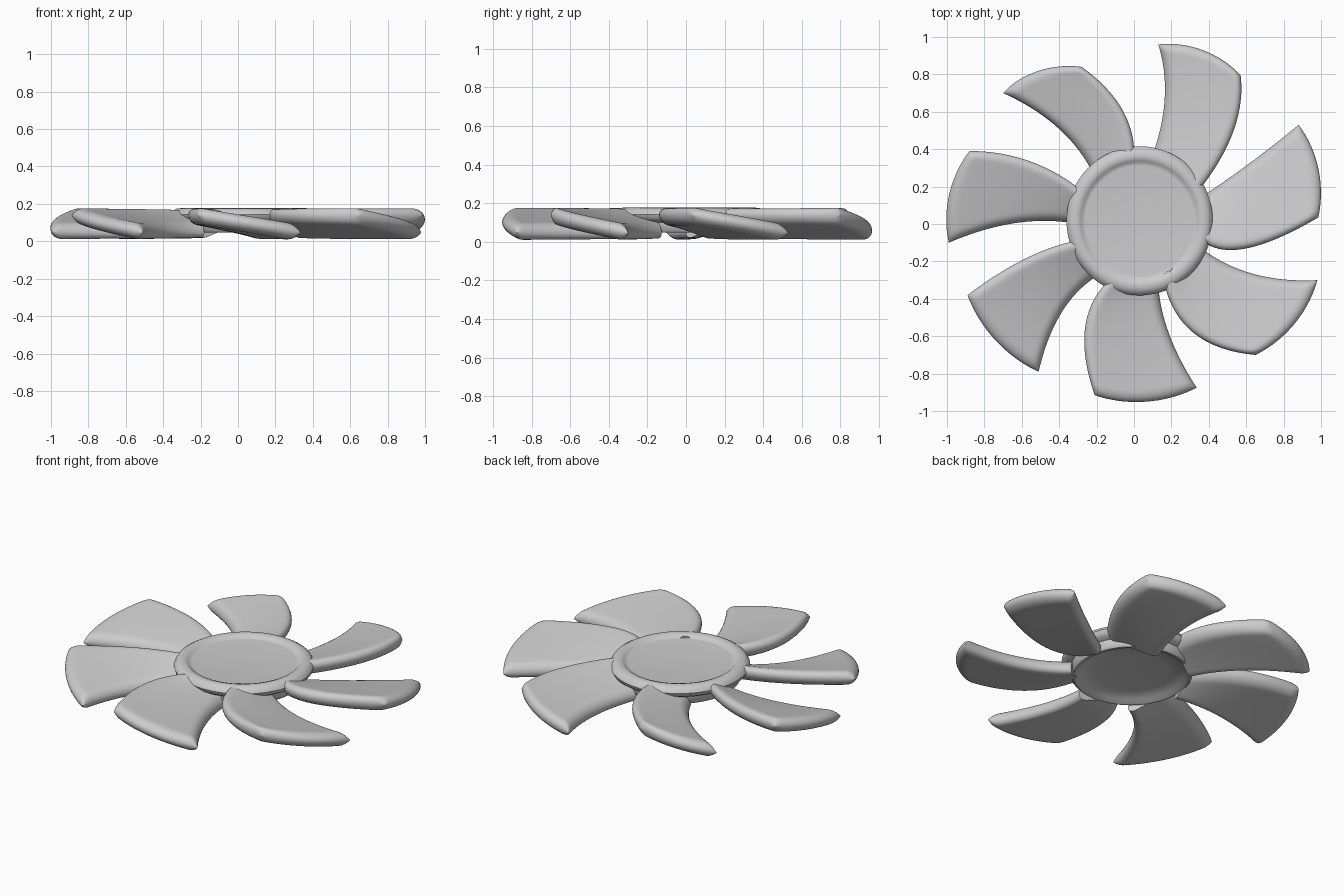
import bpy, bmesh, math
from mathutils import Vector

if "Cube" in bpy.data.objects:
    bpy.data.objects.remove(bpy.data.objects["Cube"])

CENTRE = Vector((0.03, 0.017))


def finish(name, bm):
    bmesh.ops.remove_doubles(bm, verts=bm.verts, dist=0.0004)
    bmesh.ops.recalc_face_normals(bm, faces=bm.faces)
    me = bpy.data.meshes.new(name)
    bm.to_mesh(me)
    bm.free()
    ob = bpy.data.objects.new(name, me)
    bpy.context.collection.objects.link(ob)
    bpy.ops.object.select_all(action='DESELECT')
    ob.select_set(True)
    bpy.context.view_layer.objects.active = ob
    bpy.ops.object.shade_smooth_by_angle(angle=math.radians(45))
    return ob


def lathe(name, profile, segs=64):
    bm = bmesh.new()
    rings = []
    for i in range(segs):
        a = 2 * math.pi * i / segs
        rings.append([bm.verts.new((CENTRE.x + r * math.cos(a),
                                    CENTRE.y + 1.02 * r * math.sin(a), z)) for r, z in profile])
    for i in range(segs):
        p, q = rings[i], rings[(i + 1) % segs]
        for j in range(len(profile) - 1):
            bm.faces.new((p[j], q[j], q[j + 1], p[j + 1]))
    return finish(name, bm)


def quad(pts, t):
    # curve through root, middle and tip points at t = 0, 0.5, 1
    a, b, c = (Vector(p) for p in pts)
    return a * (2 * t - 1) * (t - 1) + b * 4 * t * (1 - t) + c * t * (2 * t - 1)


def rounded(d, r):
    return 1.0 if d >= r else math.sqrt(max(0, 1 - (1 - d / r) ** 2))


def blade(name, high_edge, low_edge, ns=28, nt=32):
    bm = bmesh.new()
    sheets = []
    for side in (1, -1):
        grid = []
        for i in range(nt + 1):
            k = i / nt
            t = -0.12 + 1.12 * math.sin(k * math.pi / 2)
            h, l = quad(high_edge, t), quad(low_edge, t)
            width = (h - l).length
            row = []
            for j in range(ns + 1):
                s = -math.cos(math.pi * j / ns)
                p = h.lerp(l, (s + 1) / 2)
                # bowed outer end
                p += (p - CENTRE).normalized() * 0.055 * (1 - s * s) * max(0, t) ** 2
                z = 0.14 + (0.047 - 0.14) * (s + 1) / 2
                th = 0.044 * rounded((1 - abs(s)) * width / 2, 0.05) * rounded((1 - t) * 0.6, 0.05)
                row.append(bm.verts.new((p.x, p.y, z + side * th)))
            grid.append(row)
        for i in range(nt):
            for j in range(ns):
                bm.faces.new((grid[i][j], grid[i + 1][j], grid[i + 1][j + 1], grid[i][j + 1]))
        sheets.append(grid)
    # root cap inside the hub
    up, lo = sheets[0][0], sheets[1][0]
    for j in range(ns):
        bm.faces.new((up[j], up[j + 1], lo[j + 1], lo[j]))
    return finish(name, bm)


# hub: rounded rim, shallow top dish and recessed underside
lathe("hub", [(0, .158), (.29, .158), (.305, .160), (.315, .170), (.335, .177), (.36, .174),
              (.38, .162), (.391, .142), (.385, .122), (.365, .108), (.342, .10),
              (.338, .06), (.325, .048), (.308, .05), (.29, .068), (.2, .078), (0, .082)])

# each blade: raised edge and lowered edge as root, middle, tip
BLADES = [
    (((.40, .25), (.543, .53), (.57, .795)), ((.11, .40), (.165, .69), (.13, .96))),
    (((0, .41), (-.08, .64), (-.28, .84)), ((-.24, .31), (-.425, .53), (-.70, .70))),
    (((-.32, .21), (-.585, .345), (-.88, .39)), ((-.365, .01), (-.665, 0), (-.99, -.10))),
    (((-.355, -.10), (-.61, -.20), (-.89, -.38)), ((-.23, -.30), (-.40, -.495), (-.51, -.79))),
    (((-.175, -.345), (-.265, -.59), (-.21, -.915)), ((.135, -.38), (.20, -.62), (.335, -.875))),
    (((.17, -.35), (.335, -.595), (.65, -.70)), ((.41, -.165), (.67, -.275), (.98, -.30))),
    (((.415, -.12), (.645, -.12), (.985, .035)), ((.42, .185), (.645, .345), (.88, .53))),
]
for n, (high, low) in enumerate(BLADES, 1):
    blade(f"blade_{n}", high, low)
